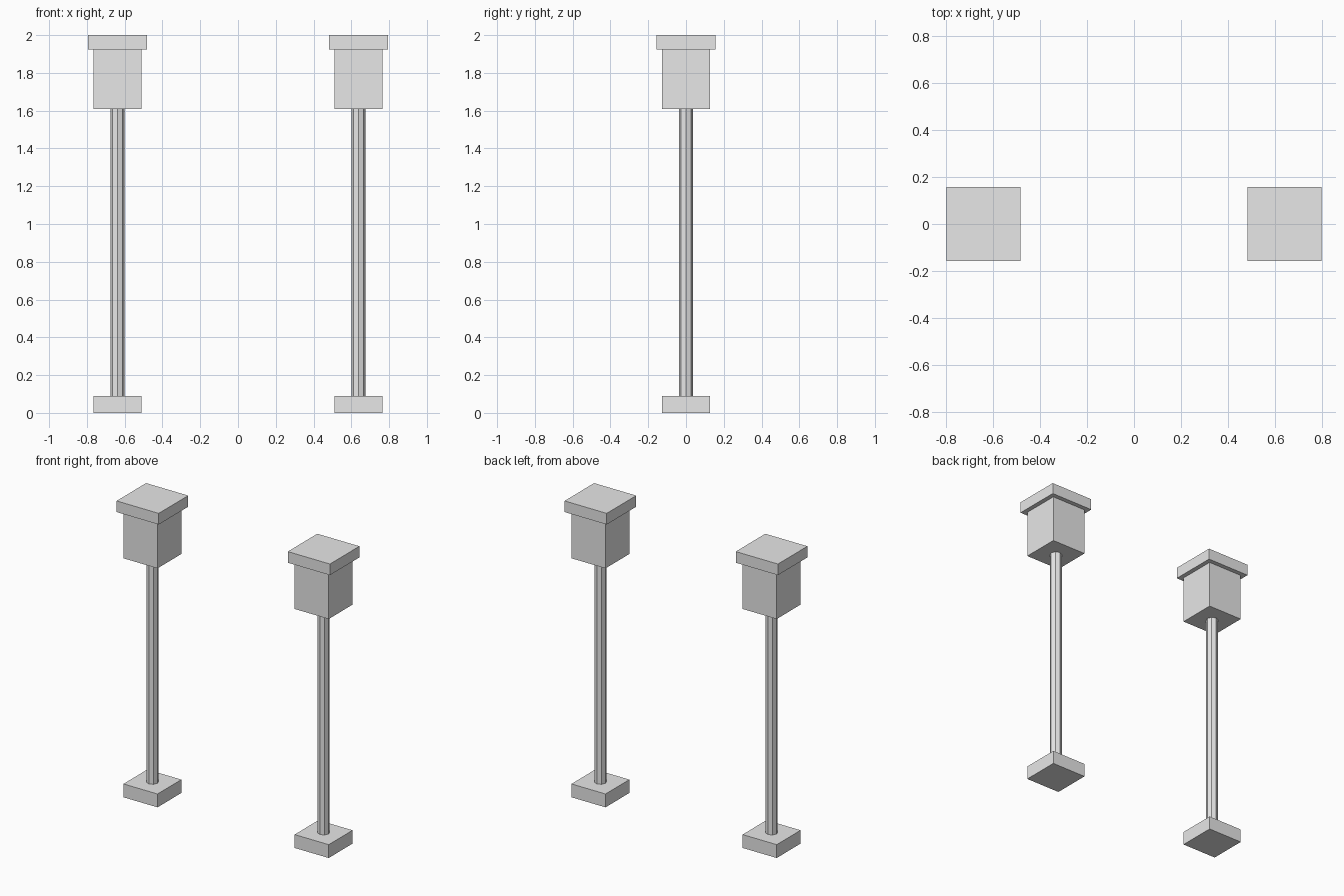
import bpy

default = bpy.data.objects.get("Cube")
if default:
    bpy.data.objects.remove(default, do_unlink=True)

# One plain grey for everything
GREY = (0.8, 0.8, 0.8, 1)
grey = bpy.data.materials.new("light_grey")
grey.use_nodes = True
grey.diffuse_color = GREY
grey.node_tree.nodes["Principled BSDF"].inputs["Base Color"].default_value = GREY


def finish(name):
    obj = bpy.context.object
    obj.name = name
    obj.data.materials.append(grey)


def block(name, x, half, bottom, top):
    bpy.ops.mesh.primitive_cube_add(size=1, location=(x, 0, (bottom + top) / 2))
    bpy.context.object.scale = (2 * half, 2 * half, top - bottom)
    bpy.ops.object.transform_apply(location=False, rotation=False, scale=True)
    finish(name)


def pole(name, x, radius, bottom, top):
    bpy.ops.mesh.primitive_cylinder_add(
        vertices=8, radius=radius, depth=top - bottom,
        location=(x, 0, (bottom + top) / 2))
    finish(name)


# A matching pair of lamp posts
for side, x in (("left", 0.638), ("right", -0.638)):
    block(side + "_base", x, 0.127, 0, 0.09)
    pole(side + "_pole", x, 0.038, 0.09, 1.61)
    block(side + "_lamp_box", x, 0.127, 1.61, 1.925)
    block(side + "_cap", x, 0.157, 1.925, 2)
